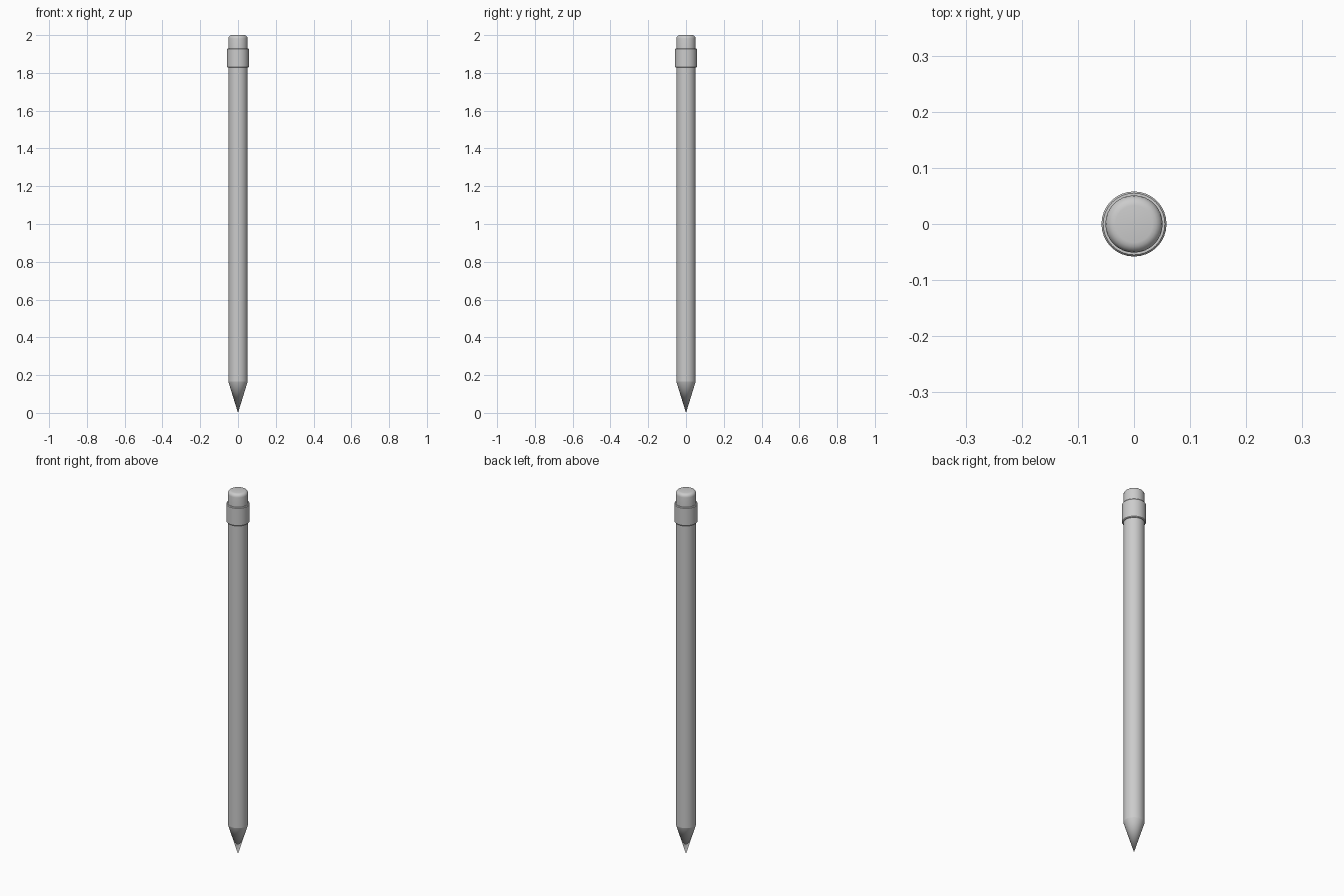
import bpy
import bmesh
from math import tau, cos, sin, radians

cube = bpy.data.objects.get("Cube")
if cube:
    bpy.data.objects.remove(cube, do_unlink=True)

grey = bpy.data.materials.new("plain grey")
grey.use_nodes = True
colour = (0.6, 0.6, 0.6, 1)
grey.diffuse_color = colour
grey.node_tree.nodes["Principled BSDF"].inputs["Base Color"].default_value = colour

SIDES = 32


def lathe(name, profile):
    """Turn a (radius, height) profile about z; close its open ends."""
    bm = bmesh.new()
    rings = []
    for r, z in profile:
        if r == 0:
            rings.append([bm.verts.new((0, 0, z))] * SIDES)
        else:
            rings.append([bm.verts.new((r * cos(tau * i / SIDES), r * sin(tau * i / SIDES), z))
                          for i in range(SIDES)])
    for low, high in zip(rings, rings[1:]):
        for i in range(SIDES):
            j = (i + 1) % SIDES
            corners = dict.fromkeys((low[i], low[j], high[j], high[i]))
            bm.faces.new(list(corners))
    for ring, (r, z) in ((rings[0], profile[0]), (rings[-1], profile[-1])):
        if r > 0:
            bm.faces.new(ring)
    bmesh.ops.recalc_face_normals(bm, faces=bm.faces)
    mesh = bpy.data.meshes.new(name)
    bm.to_mesh(mesh)
    bm.free()
    mesh.materials.append(grey)
    obj = bpy.data.objects.new(name, mesh)
    bpy.context.collection.objects.link(obj)
    bpy.ops.object.select_all(action="DESELECT")
    obj.select_set(True)
    bpy.context.view_layer.objects.active = obj
    bpy.ops.object.shade_smooth_by_angle(angle=radians(35))
    return obj


# Sharpened point
lathe("sharpened_tip", [(0, 0), (0.051, 0.165)])

# Long round shaft
lathe("shaft", [(0.051, 0.165), (0.051, 1.85)])

# Collar with softened rims
lathe("collar", [(0.055, 1.828), (0.058, 1.832), (0.058, 1.926), (0.055, 1.93)])

# Eraser with a rounded top edge
R, TOP, ROUND = 0.051, 2.0, 0.018
edge = [(R - ROUND + ROUND * cos(tau * k / 16), TOP - ROUND + ROUND * sin(tau * k / 16))
        for k in range(5)]
lathe("eraser", [(R, 1.91)] + edge)
